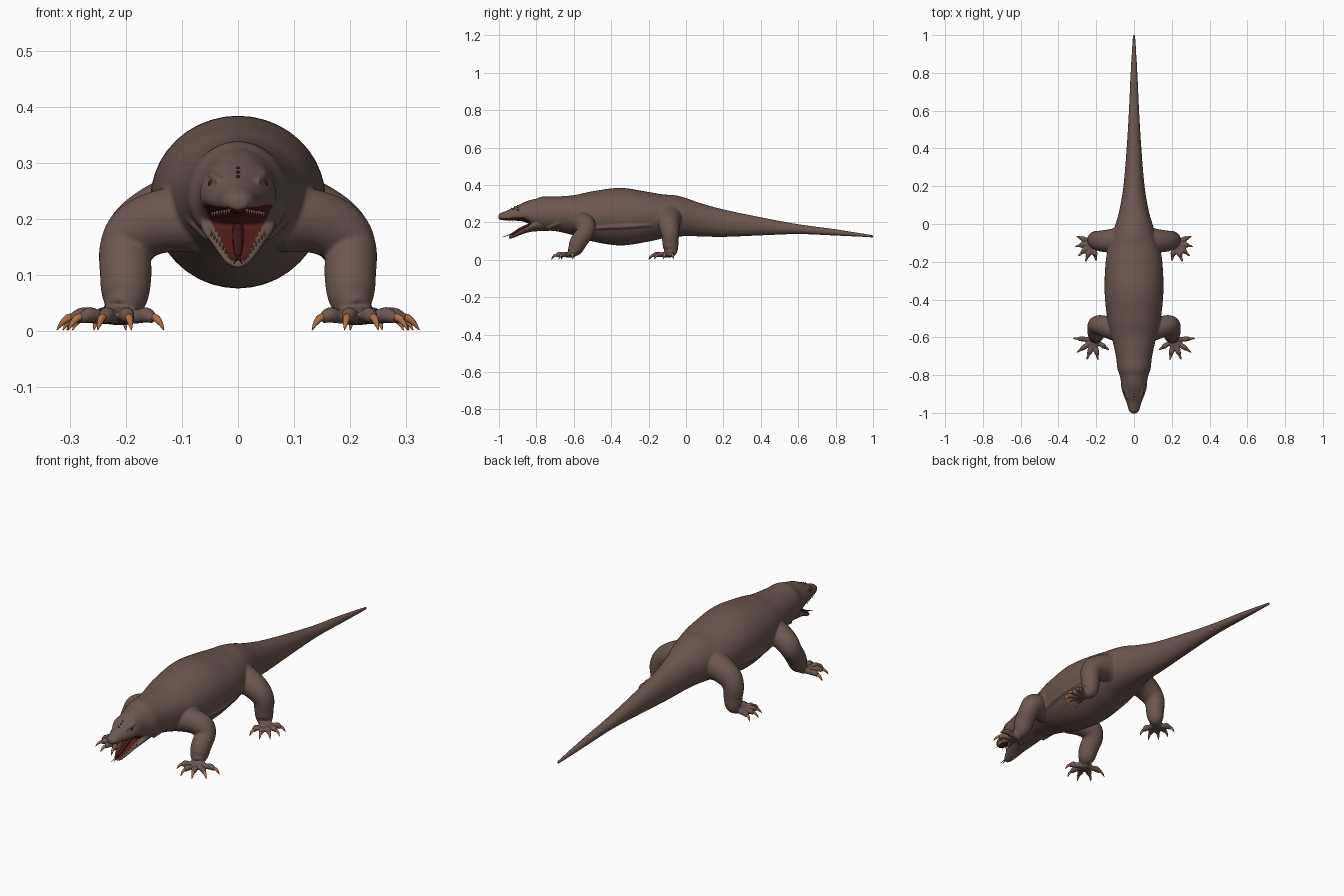
import bpy, bmesh, math
from mathutils import Vector, Matrix, Quaternion

cube = bpy.data.objects.get("Cube")
if cube:
    bpy.data.objects.remove(cube)


def material(name, r, g, b):
    m = bpy.data.materials.new(name)
    m.use_nodes = True
    m.diffuse_color = (r, g, b, 1)
    node = next(n for n in m.node_tree.nodes if n.type == 'BSDF_PRINCIPLED')
    node.inputs["Base Color"].default_value = (r, g, b, 1)
    node.inputs["Roughness"].default_value = 0.8
    return m


HIDE = material("brown hide", 0.15, 0.095, 0.079)
MOUTH = material("red mouth", 0.085, 0.013, 0.011)
TONGUE = material("dark tongue", 0.05, 0.01, 0.011)
CLAW = material("amber claw", 0.42, 0.16, 0.06)
TOOTH = material("tan tooth", 0.33, 0.17, 0.09)
EYE = material("dark eye", 0.03, 0.02, 0.016)


def spline(pts, steps):
    """Catmull-Rom through tuples of any length."""
    out = []
    for i in range(len(pts) - 1):
        a, b = pts[max(i - 1, 0)], pts[i]
        c, d = pts[i + 1], pts[min(i + 2, len(pts) - 1)]
        for k in range(steps):
            t = k / steps
            out.append([q + t / 2 * (r - p + t * (2 * p - 5 * q + 4 * r - s + t * (3 * (q - r) + s - p)))
                        for p, q, r, s in zip(a, b, c, d)])
    return out + [list(pts[-1])]


def bridge(bm, rings):
    """Closed skin over a row of vertex rings."""
    rows = [[bm.verts.new(p) for p in ring] for ring in rings]
    n = len(rows[0])
    for a, b in zip(rows, rows[1:]):
        for i in range(n):
            j = (i + 1) % n
            bm.faces.new((a[i], a[j], b[j], b[i]))
    bm.faces.new(rows[0][::-1])
    bm.faces.new(rows[-1])


def trunk(bm, stations, sides=40):
    """Stations along y: (y, half width, middle z, top z, bottom z)."""
    rings = []
    for y, w, mid, top, bottom in spline(stations, 5):
        ring = []
        for i in range(sides):
            a = math.tau * i / sides
            s = math.sin(a)
            ring.append((w * math.cos(a), y, mid + s * (top - mid if s > 0 else mid - bottom)))
        rings.append(ring)
    bridge(bm, rings)


def tube(bm, path, sides=16, steps=5):
    """Round limb along (x, y, z, radius), without twist."""
    pts = spline(path, steps)
    rings = []
    q, old = Quaternion(), Vector((0, 0, 1))
    for i, p in enumerate(pts):
        tangent = Vector(pts[min(i + 1, len(pts) - 1)][:3]) - Vector(pts[max(i - 1, 0)][:3])
        q = old.rotation_difference(tangent) @ q
        old = tangent
        rings.append([Vector(p[:3]) + q @ Vector((p[3] * math.cos(math.tau * k / sides),
                                                  p[3] * math.sin(math.tau * k / sides), 0))
                      for k in range(sides)])
    bridge(bm, rings)


def bead(bm, x, y, z, radius):
    bmesh.ops.create_uvsphere(bm, u_segments=14, v_segments=8, radius=radius,
                              matrix=Matrix.Translation((x, y, z)))


def finish(bm, name, mat):
    bmesh.ops.recalc_face_normals(bm, faces=bm.faces)
    for f in bm.faces:
        f.smooth = True
    mesh = bpy.data.meshes.new(name)
    bm.to_mesh(mesh)
    bm.free()
    ob = bpy.data.objects.new(name, mesh)
    bpy.context.collection.objects.link(ob)
    mesh.materials.append(mat)
    return ob


def flip(path, s):
    return [(s * p[0], *p[1:]) for p in path]


skin = bmesh.new()

# Tail, torso, neck and upper head in one run
trunk(skin, [
    (1.002, .006, .125, .131, .119), (.8, .018, .145, .163, .129), (.6, .027, .163, .190, .137),
    (.4, .039, .178, .227, .130), (.2, .056, .193, .269, .122), (.07, .078, .215, .305, .125),
    (0, .098, .225, .33, .126), (-.06, .115, .23, .345, .122), (-.12, .134, .233, .349, .115),
    (-.2, .15, .235, .362, .097), (-.35, .156, .235, .384, .076),
    (-.5, .142, .235, .366, .098), (-.6, .118, .24, .345, .13), (-.7, .096, .245, .338, .153),
    (-.765, .088, .24, .338, .155), (-.8, .076, .239, .327, .168), (-.83, .07, .237, .32, .185),
    (-.865, .067, .24, .308, .203), (-.9, .057, .236, .291, .208), (-.95, .038, .23, .266, .21),
    (-.985, .028, .23, .252, .212), (-1.002, .015, .23, .242, .217)])

# Lower jaw
trunk(skin, [
    (-.7, .06, .2, .24, .156), (-.78, .068, .195, .225, .153), (-.83, .062, .181, .189, .149),
    (-.87, .049, .164, .168, .138), (-.91, .034, .141, .144, .122), (-.935, .022, .127, .13, .113),
    (-.947, .012, .122, .125, .114)])

FRONT_LEG = [(.07, -.57, .2, .06), (.13, -.55, .197, .057), (.18, -.535, .177, .053),
             (.2, -.54, .145, .047), (.2, -.572, .1, .046), (.202, -.592, .06, .041),
             (.21, -.613, .037, .026)]
HIND_LEG = [(.06, -.09, .22, .08), (.12, -.09, .21, .064), (.175, -.09, .18, .056),
            (.2, -.085, .14, .048), (.2, -.083, .09, .043), (.204, -.084, .05, .038),
            (.218, -.098, .036, .026)]
FRONT_TIPS = [(.132, -.667), (.19, -.72), (.25, -.718), (.303, -.68), (.323, -.605)]
HIND_TIPS = [(.2, -.195), (.257, -.2), (.295, -.17), (.312, -.12), (.305, -.065)]

claws = {}
for s, side in ((1, "left"), (-1, "right")):
    for end, leg, tips in (("front", FRONT_LEG, FRONT_TIPS), ("hind", HIND_LEG, HIND_TIPS)):
        tube(skin, flip(leg, s), 24)
        bm = claws[f"{side}_{end}_claws"] = bmesh.new()
        palm = Vector(leg[-1][:2])
        # Knuckled toes with hooked claws
        for tip in tips:
            def at(t, z, r):
                p = palm.lerp(Vector(tip), t)
                return (s * p.x, p.y, z, r)
            tube(skin, [at(-.1, .03, .02), at(.2, .027, .015), at(.42, .026, .0125),
                        at(.58, .029, .0145), at(.7, .025, .0115), at(.78, .022, .009)], 14)
            tube(bm, [at(.65, .024, .0065), at(.8, .024, .007), at(.91, .015, .005),
                      at(1, .002, .0008)], 10)
    # Brow ridge, flank fold and throat fold
    tube(skin, flip([(.043, -.845, .286, .006), (.045, -.885, .278, .008), (.033, -.925, .267, .006)], s))
    tube(skin, flip([(.11, -.52, .17, .012), (.136, -.42, .175, .012), (.142, -.3, .18, .012),
                     (.13, -.18, .19, .012)], s))
    tube(skin, flip([(.05, -.74, .168, .01), (.072, -.7, .19, .011), (.086, -.64, .205, .012)], s))

# Fuse the hide into one skin
body = finish(skin, "hide_body", HIDE)
remesh = body.modifiers.new("fuse", 'REMESH')
remesh.mode = 'VOXEL'
remesh.voxel_size = 0.0048
remesh.use_smooth_shade = True
soft = body.modifiers.new("soften", 'SMOOTH')
soft.factor = 0.5
soft.iterations = 2
graph = bpy.context.evaluated_depsgraph_get()
fused = bpy.data.meshes.new_from_object(body.evaluated_get(graph))
body.modifiers.clear()
body.data = fused
fused.materials.clear()
fused.materials.append(HIDE)
fused.materials.append(MOUTH)

# Red lining on the facing sides of the jaws, narrowing downward inside the lips
for f in fused.polygons:
    c, n = f.center, f.normal
    f.use_smooth = True
    palate = c.y < -.82 and n.z < -.6 and c.z > .19
    floor = -.945 < c.y < -.81 and n.z > .4 and .12 < c.z < .207
    throat = -.91 < c.y < -.79 and n.y < -.3 and .165 < c.z < .218
    f.material_index = 1 if (palate or floor or throat) and abs(c.x) < .5 * (c.z - .1) else 0

for name, bm in claws.items():
    finish(bm, name, CLAW)

# Forked tongue
bm = bmesh.new()
tube(bm, [(0, -.83, .186, .01), (0, -.88, .165, .01), (0, -.92, .142, .007), (0, -.945, .132, .003)])
for s in (1, -1):
    tube(bm, flip([(0, -.935, .135, .003), (.003, -.96, .128, .002), (.007, -.98, .121, .001)], s), 8)
finish(bm, "tongue", TONGUE)

# Rows of teeth: (edge at the back, edge at the tip, direction)
for name, back, front, up in (("upper_teeth", (.046, -.88, .212), (.016, -.99, .217), -1),
                              ("lower_teeth", (.047, -.86, .169), (.012, -.938, .124), 1)):
    bm = bmesh.new()
    for s in (1, -1):
        for i in range(8):
            p = Vector(back).lerp(Vector(front), i / 7)
            tube(bm, [(s * p.x, p.y, p.z, .0024), (s * p.x, p.y - .002, p.z + up * .01, .0004)], 6, 1)
    finish(bm, name, TOOTH)

# Eyes and the row of small studs on the forehead
for s, side in ((1, "left"), (-1, "right")):
    bm = bmesh.new()
    bead(bm, s * .0465, -.897, .263, .007)
    finish(bm, side + "_eye", EYE)
bm = bmesh.new()
for y, z in ((-.9, .29), (-.916, .283), (-.932, .275)):
    bead(bm, 0, y, z, .0035)
finish(bm, "forehead_studs", TONGUE)
